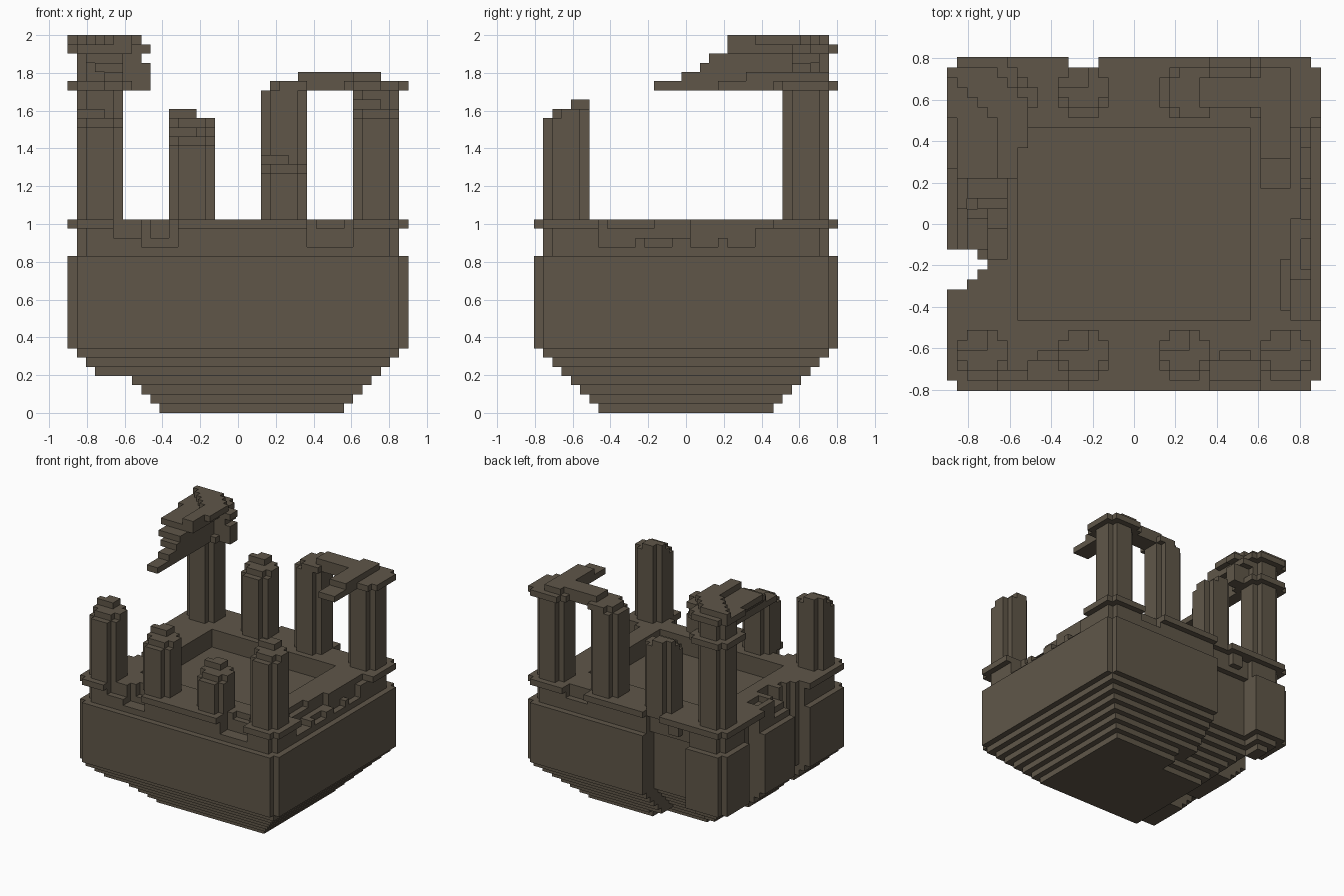
import bpy, bmesh, math

cube = bpy.data.objects.get("Cube")
if cube:
    bpy.data.objects.remove(cube, do_unlink=True)

U = 2 / 41            # edge of one block
NX, NY = 37, 33       # plan size in blocks

stone = bpy.data.materials.new("brown_stone")
stone.use_nodes = True
colour = (0.115, 0.094, 0.066, 1)
stone.diffuse_color = colour
bsdf = stone.node_tree.nodes["Principled BSDF"]
bsdf.inputs["Base Color"].default_value = colour
bsdf.inputs["Roughness"].default_value = 0.9


def box(x0, x1, y0, y1, z0, z1):
    """Blocks filling a box, upper limits excluded."""
    return {(x, y, z) for x in range(x0, x1) for y in range(y0, y1) for z in range(z0, z1)}


def chamfered(x0, x1, y0, y1, z0, z1):
    """Box without its four vertical corner columns."""
    return {c for c in box(x0, x1, y0, y1, z0, z1)
            if not (c[0] in (x0, x1 - 1) and c[1] in (y0, y1 - 1))}


def build(name, cells):
    """Skin a set of blocks with flat faces."""
    bm = bmesh.new()
    verts = {}

    def vert(p):
        if p not in verts:
            verts[p] = bm.verts.new(((p[0] - NX / 2) * U, (p[1] - NY / 2) * U, p[2] * U))
        return verts[p]

    for c in cells:
        for axis in range(3):
            a, b = (axis + 1) % 3, (axis + 2) % 3
            for side in (0, 1):
                n = list(c)
                n[axis] += 2 * side - 1
                if tuple(n) in cells:
                    continue
                loop = []
                for da, db in ((0, 0), (1, 0), (1, 1), (0, 1)):
                    p = list(c)
                    p[axis] += side
                    p[a] += da
                    p[b] += db
                    loop.append(vert(tuple(p)))
                bm.faces.new(loop if side else loop[::-1])
    # merge flat areas
    bmesh.ops.dissolve_limit(bm, angle_limit=math.radians(1), verts=bm.verts, edges=bm.edges)
    mesh = bpy.data.meshes.new(name)
    bm.to_mesh(mesh)
    bm.free()
    mesh.materials.append(stone)
    bpy.context.collection.objects.link(bpy.data.objects.new(name, mesh))


# Stepped base: each terrace is one block wider than the one below
base = set()
for k in range(7):
    m = 7 - k
    base |= box(m, NX - m, m, NY - m, k, k + 1)
base |= chamfered(0, NX, 0, NY, 7, 17)
# Broken-off underside on the left and back left
for k in range(7):
    if k < 4:
        base -= box(0, 10 - k, 0, NY, k, k + 1)
    base -= box(0, 10 - k, 10, 14, k, k + 1)
    base -= box(0, 10 - k, 22, NY, k, k + 1)
    base -= box(0, 18 if k < 2 else 15, 23 + k, NY, k, k + 1)
# Loose blocks left hanging under the back left corner
base |= box(2, 6, 28, 32, 6, 7) | box(3, 5, 28, 31, 5, 6)
# Recesses between the wall blocks
base -= box(7, 15, 30, NY, 0, 17)
base -= box(0, 3, 22, 26, 0, 17)
notch = [(10, 2), (11, 3), (12, 4), (13, 3)]
for y, depth in notch:
    base -= box(0, depth, y, y + 1, 0, 17)
build("stepped_base", base)

# Rim wall with a projecting ledge around a sunken court
rim = chamfered(1, NX - 1, 1, NY - 1, 17, 20) | chamfered(0, NX, 0, NY, 20, 21)
rim -= box(7, 30, 7, 26, 18, 21)
# Bites out of the rim: x0, x1, y0, y1, lowest level, upper level
bites = [
    (8, 12, 0, 3, 18, 21), (5, 8, 0, 2, 19, 21), (9, 11, 3, 4, 19, 21),
    (26, 31, 0, 3, 18, 21), (27, 30, 3, 4, 20, 21),
    (34, 37, 7, 11, 18, 21), (34, 37, 11, 17, 19, 21), (35, 37, 17, 24, 19, 21),
    (35, 37, 12, 15, 18, 19), (35, 37, 17, 20, 18, 19), (35, 37, 21, 24, 18, 19),
    (33, 34, 8, 13, 20, 21), (35, 37, 24, 26, 20, 21),
    (0, 2, 14, 18, 18, 21), (0, 1, 18, 22, 18, 21), (2, 5, 14, 17, 19, 21),
    (2, 4, 18, 21, 20, 21), (0, 3, 22, 26, 17, 20),
    (12, 15, 32, 33, 17, 21), (7, 15, 31, 33, 17, 20),
    (26, 30, 31, 33, 19, 21),
]
for x0, x1, y0, y1, z0, z1 in bites:
    rim -= box(x0, x1, y0, y1, z0, z1)
for y, depth in notch:
    rim -= box(0, depth, y, y + 1, 17, 21)
# Stub of masonry hanging under the ledge
rim |= box(9, 11, 31, 32, 18, 20)
build("rim_wall", rim)

# Pillars: x, y, full height, jagged top
COLUMN_X = (1, 11, 21, 31)
FRONT, BACK = 1, 27
pillars = [
    ("front_pillar_1", 0, FRONT, 31, True), ("front_pillar_2", 1, FRONT, 29, True),
    ("front_pillar_3", 2, FRONT, 26, True), ("front_pillar_4", 3, FRONT, 32, True),
    ("back_pillar_1", 0, BACK, 35, False), ("back_pillar_2", 1, BACK, 31, True),
    ("back_pillar_3", 2, BACK, 35, False), ("back_pillar_4", 3, BACK, 35, False),
]
for name, column, y, top, broken in pillars:
    x = COLUMN_X[column]
    cells = chamfered(x, x + 5, y, y + 5, 21, top)
    if broken:
        cells |= box(x, x + 5, y + 2, y + 4, top, top + 1)
        cells |= box(x + 1, x + 4, y + 1, y + 5, top, top + 1)
        cells |= box(x, x + 3, y + 3, y + 4, top + 1, top + 2)
        cells |= box(x + 1, x + 3, y + 3, y + 5, top + 1, top + 2)
    build(name, cells)

# Tall broken corner: capital with a stepped springer and a short side arm
corner = chamfered(0, 7, 26, 33, 35, 36) | chamfered(1, 6, 27, 32, 36, 39)
for z, left, start in ((35, 4, 13), (36, 4, 16), (37, 3, 18), (38, 2, 19), (39, 1, 21)):
    corner |= box(left, 6, start, 28, z, z + 1)
corner |= box(6, 9, 28, 30, 35, 38) | box(6, 8, 28, 31, 38, 39)
corner |= chamfered(0, 7, 26, 33, 39, 40) | box(6, 9, 28, 30, 39, 40)
# Diagonal ridge on top
corner |= {c for c in box(0, 8, 21, 32, 40, 41) if 31 <= c[0] + c[1] <= 35}
corner |= box(5, 7, 21, 27, 39, 41)
build("broken_corner_top", corner)

# Surviving lintel over the two right back pillars
lintel = chamfered(30, 37, 26, 33, 35, 36) | box(22, 31, 28, 31, 35, 36)
lintel |= box(23, 26, 27, 32, 35, 36) | box(31, 34, 20, 27, 35, 36)
lintel |= box(25, 34, 28, 31, 36, 37) | box(31, 34, 23, 32, 36, 37)
build("lintel", lintel)
